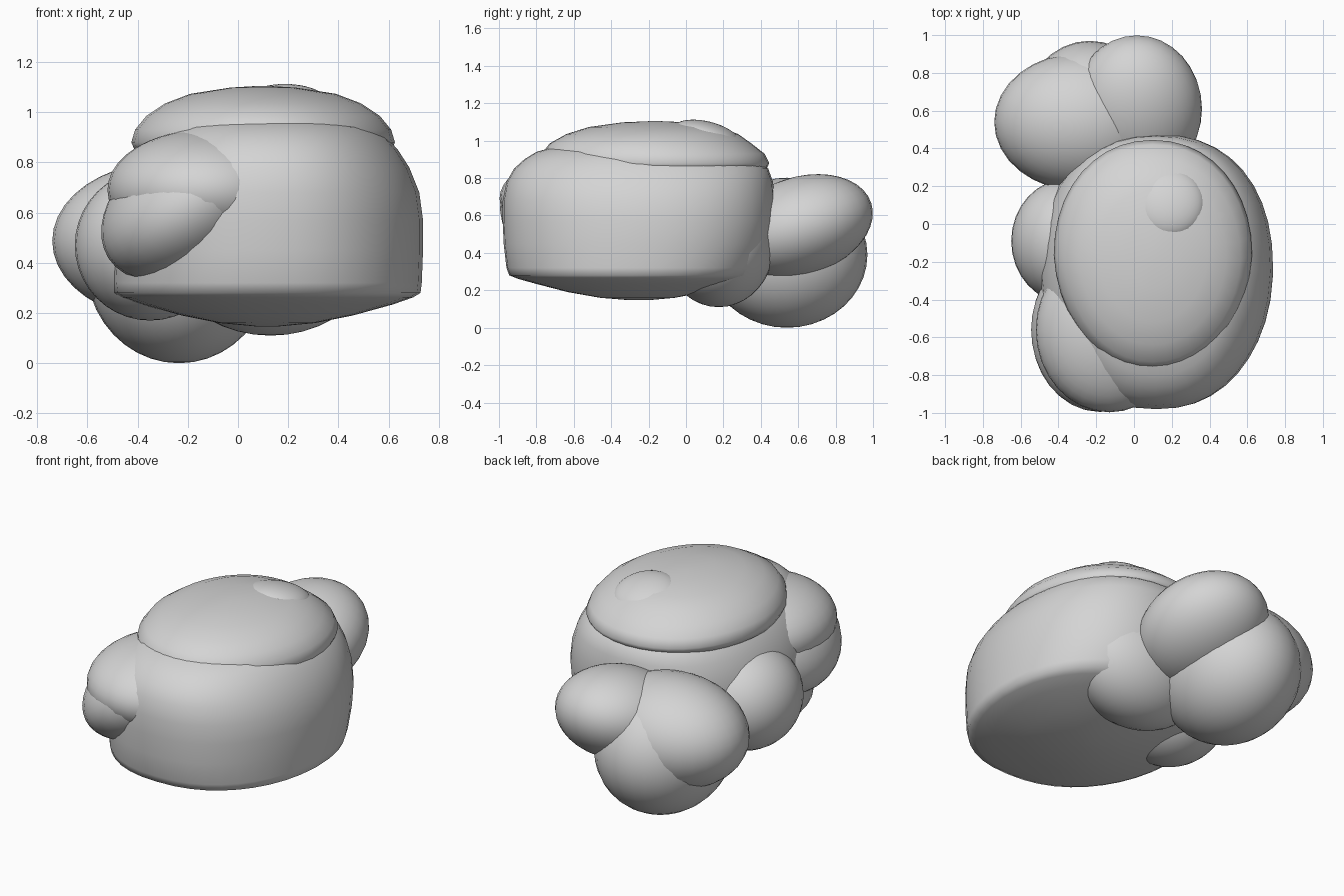
import bpy, bmesh, math
from mathutils import Matrix

if "Cube" in bpy.data.objects:
    bpy.data.objects.remove(bpy.data.objects["Cube"], do_unlink=True)

grey = bpy.data.materials.new("light grey")
grey.use_nodes = True
grey.diffuse_color = (0.66, 0.66, 0.66, 1)
grey.node_tree.nodes["Principled BSDF"].inputs["Base Color"].default_value = (0.66, 0.66, 0.66, 1)


def finish(name, bm):
    bmesh.ops.recalc_face_normals(bm, faces=bm.faces)
    mesh = bpy.data.meshes.new(name)
    bm.to_mesh(mesh)
    bm.free()
    mesh.materials.append(grey)
    obj = bpy.data.objects.new(name, mesh)
    bpy.context.collection.objects.link(obj)
    bpy.ops.object.select_all(action="DESELECT")
    obj.select_set(True)
    bpy.context.view_layer.objects.active = obj
    bpy.ops.object.shade_smooth_by_angle(angle=math.radians(65))


def lobe(name, centre, radii, tilt=0, axis="X"):
    """Rounded lump, stretched and then tilted."""
    bm = bmesh.new()
    place = (Matrix.Translation(centre) @ Matrix.Rotation(math.radians(tilt), 4, axis)
             @ Matrix.Diagonal((*radii, 1)))
    bmesh.ops.create_uvsphere(bm, u_segments=32, v_segments=20, radius=1, matrix=place)
    finish(name, bm)


def loft(name, centre_x, profile, power, taper, sides=40):
    """Stack of rounded rings: profile lists (half width, front, back, height); taper narrows the front."""
    bm = bmesh.new()
    rings = []
    for half_width, front, back, z in profile:
        ring = []
        for i in range(sides):
            a = 2 * math.pi * i / sides
            c, s = math.cos(a), math.sin(a)
            x = math.copysign(abs(c) ** (2 / power), c) * half_width * (1 - taper * max(0, -s))
            y = math.copysign(abs(s) ** (2 / power), s) * (back - front) / 2
            ring.append(bm.verts.new((centre_x + x, (front + back) / 2 + y, z)))
        rings.append(ring)
    for low, high in zip(rings, rings[1:]):
        for i in range(sides):
            j = (i + 1) % sides
            bm.faces.new((low[i], low[j], high[j], high[i]))
    bm.faces.new(rings[0][::-1])
    bm.faces.new(rings[-1])
    finish(name, bm)


# Main mass with a rounded-over lower rim and shallow bowl underneath
loft("main_body", 0.117,
     [(0.05, -0.3, -0.2, 0.147), (0.19, -0.46, -0.06, 0.16), (0.34, -0.63, 0.1, 0.19),
      (0.5, -0.8, 0.26, 0.234), (0.58, -0.9, 0.34, 0.262), (0.61, -0.945, 0.38, 0.28),
      (0.615, -0.96, 0.41, 0.32), (0.62, -0.975, 0.455, 0.45), (0.62, -0.98, 0.475, 0.57),
      (0.605, -0.98, 0.475, 0.68), (0.565, -0.96, 0.465, 0.78), (0.52, -0.92, 0.44, 0.85),
      (0.475, -0.865, 0.38, 0.9), (0.42, -0.8, 0.3, 0.94), (0.31, -0.66, 0.15, 0.98),
      (0.12, -0.4, -0.1, 1.0)], power=2.3, taper=0.08)

# Overhanging cap and the low bump on it
loft("top_cap", 0.1,
     [(0.45, -0.68, 0.36, 0.84), (0.51, -0.76, 0.43, 0.845), (0.525, -0.775, 0.445, 0.88),
      (0.51, -0.77, 0.42, 0.93), (0.465, -0.73, 0.35, 0.985), (0.39, -0.64, 0.28, 1.035),
      (0.29, -0.52, 0.18, 1.073), (0.13, -0.34, 0.01, 1.098), (0.03, -0.2, -0.13, 1.104)],
     power=2.1, taper=0.08)
lobe("top_bump", (0.187, 0.11, 1.018), (0.19, 0.19, 0.085), -14)

# Front lumps
lobe("front_upper_lobe", (-0.13, -0.56, 0.69), (0.39, 0.437, 0.24))
lobe("front_lower_lobe", (-0.18, -0.56, 0.635), (0.4, 0.435, 0.265), -33, "Y")

# Side and underside lumps
lobe("side_lobe", (-0.35, -0.09, 0.47), (0.3, 0.33, 0.3))
lobe("under_lobe", (0.13, 0.175, 0.45), (0.42, 0.3, 0.34))

# Rear cluster
lobe("rear_right_lobe", (-0.285, 0.54, 0.487), (0.455, 0.365, 0.315))
lobe("rear_left_lobe", (0.015, 0.61, 0.543), (0.345, 0.4, 0.262), 18)
lobe("rear_lower_lobe", (-0.235, 0.54, 0.39), (0.37, 0.43, 0.39))
